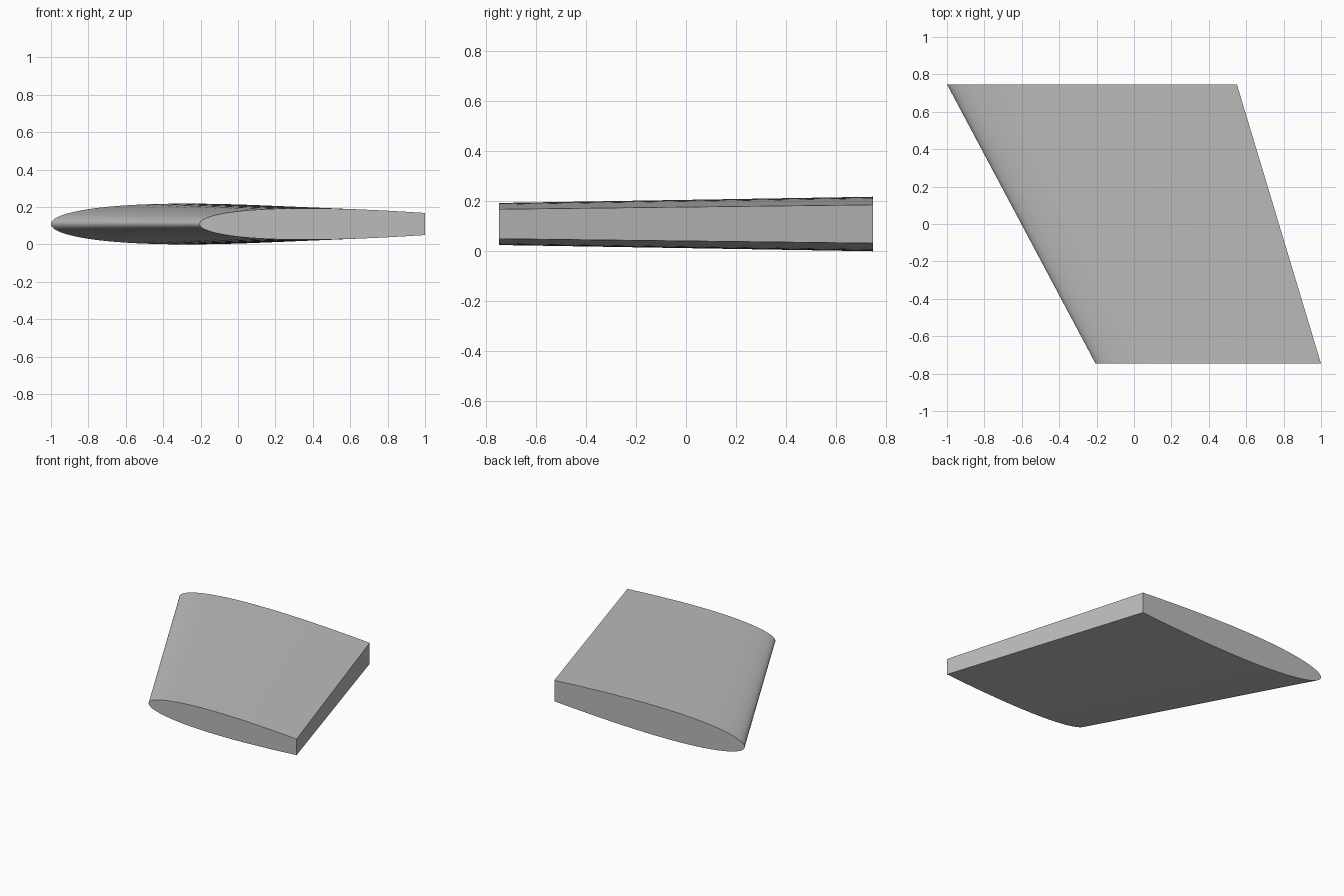
import bpy
import math

if "Cube" in bpy.data.objects:
    bpy.data.objects.remove(bpy.data.objects["Cube"], do_unlink=True)

# Plain grey surface
grey = bpy.data.materials.new("light_grey")
grey.use_nodes = True
colour = (0.5, 0.5, 0.5, 1)
grey.diffuse_color = colour
grey.node_tree.nodes["Principled BSDF"].inputs["Base Color"].default_value = colour

STATIONS = 32      # points along each side of the section
CUT = 0.64         # part of the full chord kept before the blunt trailing edge
MID_Z = 0.109


def half_thickness(u):
    """Symmetric aerofoil, scaled to 1 at its thickest point."""
    return 10 * (0.2969 * math.sqrt(u) - 0.126 * u - 0.3516 * u**2
                 + 0.2843 * u**3 - 0.1015 * u**4)


def section(y, nose, tail, half):
    """Closed loop: upper tail to nose, then nose to lower tail."""
    loop = []
    for i in range(-STATIONS, STATIONS + 1):
        s = 1 - math.cos(abs(i) / STATIONS * math.pi / 2)
        z = half * half_thickness(s * CUT)
        loop.append((nose + (tail - nose) * s, y, MID_Z + (z if i < 0 else -z)))
    return loop


# Swept, tapered wing panel lofted between the two end sections
root = section(0.747, -1.0, 0.55, 0.109)
tip = section(-0.747, -0.205, 1.0, 0.084)
n = len(root)
faces = [(i, (i + 1) % n, n + (i + 1) % n, n + i) for i in range(n)]
faces += [tuple(reversed(range(n))), tuple(range(n, 2 * n))]

mesh = bpy.data.meshes.new("wing_panel")
mesh.from_pydata(root + tip, [], faces)
mesh.materials.append(grey)
wing = bpy.data.objects.new("wing_panel", mesh)
bpy.context.collection.objects.link(wing)

# Consistent outward faces, smooth skin and crisp ends
bpy.ops.object.select_all(action="DESELECT")
wing.select_set(True)
bpy.context.view_layer.objects.active = wing
bpy.ops.object.mode_set(mode="EDIT")
bpy.ops.mesh.select_all(action="SELECT")
bpy.ops.mesh.normals_make_consistent(inside=False)
bpy.ops.object.mode_set(mode="OBJECT")
bpy.ops.object.shade_smooth_by_angle(angle=math.radians(30))
